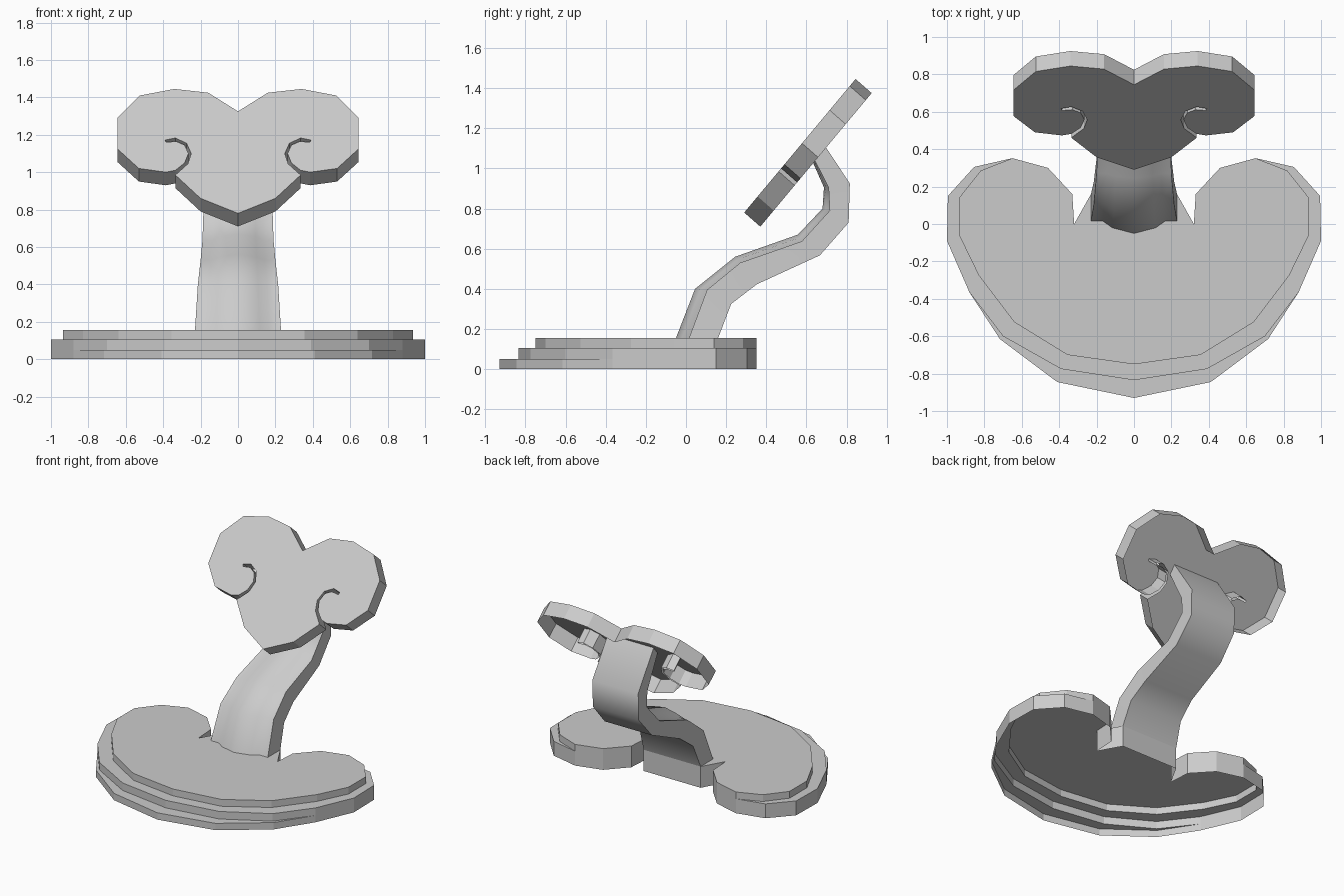
import bpy
import bmesh
import math

cube = bpy.data.objects.get("Cube")
if cube:
    bpy.data.objects.remove(cube, do_unlink=True)

grey = bpy.data.materials.new("light_grey")
grey.use_nodes = True
COLOUR = (0.6, 0.6, 0.6, 1)
grey.diffuse_color = COLOUR
grey.node_tree.nodes["Principled BSDF"].inputs["Base Color"].default_value = COLOUR


def mirrored(half):
    """Close a right-hand outline by reflecting it across x = 0."""
    return half + [(-x, v) for x, v in reversed(half) if x > 0]


def skin(name, loops, cap=True):
    """Join stacked loops with quads; the last loop may be filled."""
    bm = bmesh.new()
    rings = [[bm.verts.new(p) for p in loop] for loop in loops]
    n = len(rings[0])
    for low, high in zip(rings, rings[1:]):
        for i in range(n):
            j = (i + 1) % n
            bm.faces.new((low[i], low[j], high[j], high[i]))
    if cap:
        bm.faces.new(rings[-1])
    bmesh.ops.remove_doubles(bm, verts=bm.verts, dist=0.0005)
    mesh = bpy.data.meshes.new(name)
    bm.to_mesh(mesh)
    bm.free()
    mesh.materials.append(grey)
    obj = bpy.data.objects.new(name, mesh)
    bpy.context.collection.objects.link(obj)
    return obj


# Seat: heart-shaped stepped shell, open below, tiers sharing their back edge
side = [(0.88, -0.365), (1.0, -0.09), (0.995, 0.15), (0.855, 0.305)]
back = [(0.65, 0.352), (0.46, 0.30), (0.33, 0.16), (0.32, 0.0), (0.23, 0.16)]
tiers = [
    [(0, -0.93), (0.41, -0.845), (0.717, -0.615)] + side + back,
    [(0, -0.835), (0.39, -0.775), (0.70, -0.60)] + side + back,
    [(0, -0.75), (0.355, -0.70), (0.64, -0.525), (0.83, -0.275),
     (0.935, -0.06), (0.935, 0.14), (0.82, 0.285)] + back,
]
heights = [0, 0.05, 0.105, 0.155]
loops = []
for i, half in enumerate(tiers):
    outline = mirrored(half)
    for z in heights[i:i + 2]:
        loops.append([(x, y, z) for x, y in outline])
skin("seat", loops)

# Backrest: tilted heart shell with curled slits, open behind
heart = mirrored([
    (0, 0.78), (0.2, 0.86), (0.335, 0.985),
    (0.268, 1.045), (0.25, 1.10), (0.275, 1.155), (0.335, 1.183), (0.39, 1.172),
    (0.385, 1.16), (0.33, 1.165), (0.285, 1.145), (0.265, 1.10), (0.285, 1.05),
    (0.335, 1.01), (0.385, 1.0), (0.53, 1.02), (0.645, 1.125), (0.645, 1.29),
    (0.525, 1.41), (0.34, 1.445), (0.16, 1.425), (0, 1.325),
])
front = [(x, 0.29 + (z - 0.78) * 0.834, z) for x, z in heart]
rear = [(x, y + 0.08, z - 0.07) for x, y, z in front]
skin("backrest", [rear, front])

# Support: S-shaped strip; each station has front ridge, front edge, back, half width
stations = [
    ((-0.05, 0.155), (0.015, 0.155), (0.16, 0.155), 0.23),
    ((0.045, 0.40), (0.105, 0.395), (0.225, 0.325), 0.215),
    ((0.245, 0.56), (0.27, 0.53), (0.353, 0.423), 0.20),
    ((0.557, 0.67), (0.577, 0.637), (0.667, 0.567), 0.19),
    ((0.68, 0.80), (0.716, 0.79), (0.81, 0.73), 0.185),
    ((0.687, 0.905), (0.71, 0.905), (0.816, 0.925), 0.185),
    ((0.588, 1.13), (0.592, 1.136), (0.638, 1.193), 0.185),
]
loops = []
for ridge, edge, rear_pt, w in stations:
    mid = [e + (r - e) * 0.55 for r, e in zip(ridge, edge)]
    section = [(-1, edge), (-0.72, edge), (-0.5, mid), (0, ridge), (0.5, mid),
               (0.72, edge), (1, edge), (1, rear_pt), (-1, rear_pt)]
    loops.append([(k * w, p[0], p[1]) for k, p in section])
support = skin("support", loops, cap=False)
bpy.ops.object.select_all(action="DESELECT")
support.select_set(True)
bpy.context.view_layer.objects.active = support
bpy.ops.object.shade_smooth_by_angle(angle=math.radians(50))
